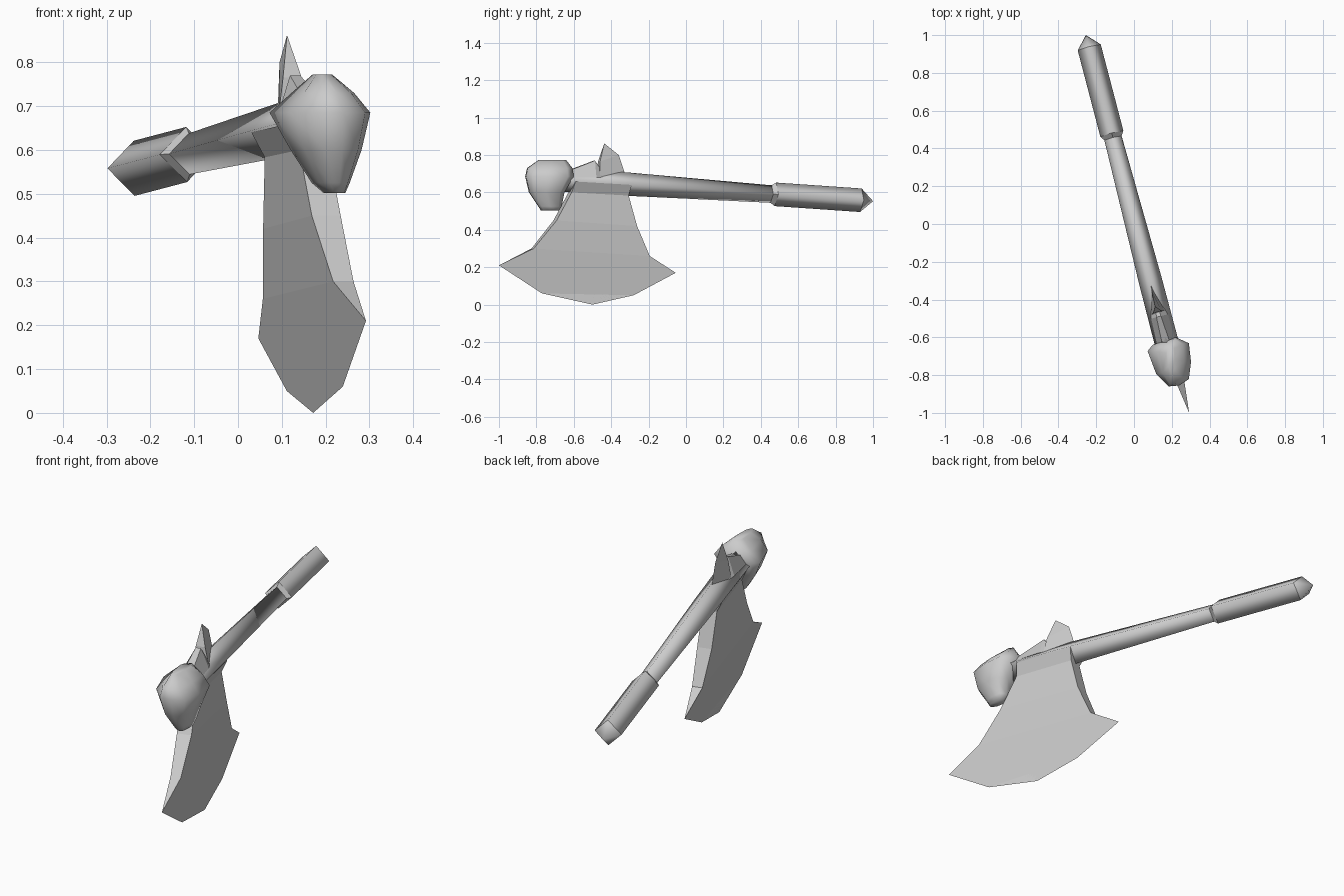
import bpy, bmesh
from mathutils import Vector

if "Cube" in bpy.data.objects:
    bpy.data.objects.remove(bpy.data.objects["Cube"])

steel = bpy.data.materials.new("grey")
steel.diffuse_color = (0.6, 0.6, 0.6, 1)
steel.use_nodes = True
steel.node_tree.nodes["Principled BSDF"].inputs["Base Color"].default_value = steel.diffuse_color

# Slanted centre line of the shaft
P0 = Vector((-0.237, 0.935, 0.558))
D = Vector((0.262, -1, 0.069))
SIDE = Vector((1, 0.262, 0)).normalized()
UP = D.normalized().cross(SIDE)


def axis(y):
    return P0 + D * (P0.y - y)


def make(name, verts, faces, smooth=None):
    """Mesh object from points and faces; smooth is the edge angle in radians."""
    me = bpy.data.meshes.new(name)
    me.from_pydata([tuple(v) for v in verts], [], faces)
    bm = bmesh.new()
    bm.from_mesh(me)
    bmesh.ops.remove_doubles(bm, verts=bm.verts, dist=1e-5)
    bmesh.ops.recalc_face_normals(bm, faces=bm.faces)
    bm.to_mesh(me)
    bm.free()
    me.materials.append(steel)
    ob = bpy.data.objects.new(name, me)
    bpy.context.collection.objects.link(ob)
    if smooth:
        bpy.context.view_layer.objects.active = ob
        ob.select_set(True)
        bpy.ops.object.shade_smooth_by_angle(angle=smooth)
        ob.select_set(False)
    return ob


def bridge(rings, caps=(True, True)):
    """Join equal-length rings of points with quads."""
    n = len(rings[0])
    verts = [v for r in rings for v in r]
    faces = [(k * n + i, k * n + (i + 1) % n, (k + 1) * n + (i + 1) % n, (k + 1) * n + i)
             for k in range(len(rings) - 1) for i in range(n)]
    if caps[0]:
        faces.append(tuple(range(n)))
    if caps[1]:
        faces.append(tuple(range(len(verts) - n, len(verts))))
    return verts, faces


def diamond(y, r):
    c = axis(y)
    return [c + SIDE * r, c + UP * r, c - SIDE * r, c - UP * r]


def plate(y, z, half=0.0):
    """Point beside the blade plane, which hangs slightly rolled from the shaft."""
    return Vector((axis(y).x + 0.05 * (0.65 - z), y, z)) + SIDE * half


# Shaft, grip, grip collar: four-sided with smoothed corners
make("shaft", *bridge([diamond(0.455, 0.047), diamond(-0.30, 0.062), diamond(-0.66, 0.064)]), smooth=1.6)
make("grip", *bridge([diamond(0.935, 0.063), diamond(0.478, 0.063)], (False, False)), smooth=1.6)
make("grip_collar", *bridge([diamond(0.478, 0.063), diamond(0.455, 0.047)], (False, False)))

# Pointed pommel
make("pommel", diamond(0.935, 0.063) + [Vector((-0.255, 1.0, 0.553))],
     [(i, (i + 1) % 4, 4) for i in range(4)], smooth=1.6)

# Blade: wedge from the socket down to the cutting edge
levels = [  # rear y, rear z, front y, front z, half thickness
    (-0.305, 0.64, -0.605, 0.658, 0.06),
    (-0.315, 0.583, -0.62, 0.60, 0.034),
    (-0.27, 0.42, -0.70, 0.45, 0.034),
    (-0.20, 0.26, -0.82, 0.30, 0.024)]
rings = [[plate(ry, rz, -h), plate(ry, rz, h), plate(fy, fz, h), plate(fy, fz, -h)]
         for ry, rz, fy, fz, h in levels]
verts, faces = bridge(rings, (True, False))
edge = [(-0.055, 0.17), (-0.28, 0.05), (-0.50, 0.0), (-0.77, 0.06), (-1.0, 0.21)]
b = len(verts)
rl, rr, fr, fl = range(b - 4, b)
verts += [plate(y, z) for y, z in edge]
es = list(range(b, b + 5))
faces += [(rl, *es, fl), (rr, *es, fr), (rl, rr, es[0]), (fl, fr, es[-1])]
make("blade", verts, faces)

# Rear spike: sharp at the back, flat at the front
spine = [(-0.32, 0.68), (-0.36, 0.80)]
front = [(-0.47, 0.68, 0.038), (-0.465, 0.765, 0.022)]
verts, faces = bridge([[plate(ry, rz), plate(fy, fz, h), plate(fy, fz, -h)]
                       for (ry, rz), (fy, fz, h) in zip(spine, front)], (True, False))
verts.append(plate(-0.437, 0.862))
faces += [(3, 4, 6), (4, 5, 6), (5, 3, 6)]
make("spike", verts, faces)

# Low rising ridge between the spike and the hammer
make("ridge", *bridge([[plate(y, 0.68, -w), plate(y, z, -t), plate(y, z, t), plate(y, 0.68, w)]
                       for y, z, w, t in [(-0.62, 0.72, 0.05, 0.02),
                                          (-0.49, 0.77, 0.045, 0.012),
                                          (-0.45, 0.715, 0.035, 0.008)]]))

# Rounded hammer: one outline stretched to fit each height
outline = [(0.0, 0.72), (0.12, 0.85), (0.65, 1.0), (0.95, 0.88), (1.0, 0.5),
           (0.95, 0.15), (0.73, 0.02), (0.48, 0.0), (0.2, 0.25)]
layers = [  # z, x range, y range
    (0.502, 0.195, 0.245, -0.775, -0.68),
    (0.525, 0.168, 0.255, -0.79, -0.665),
    (0.60, 0.12, 0.282, -0.84, -0.65),
    (0.685, 0.072, 0.302, -0.86, -0.60),
    (0.73, 0.122, 0.265, -0.85, -0.607),
    (0.772, 0.17, 0.215, -0.79, -0.64)]
rings = [[Vector((x0 + (x1 - x0) * u, y0 + (y1 - y0) * v, z)) for u, v in outline]
         for z, x0, x1, y0, y1 in layers]
make("hammer", *bridge(rings), smooth=1.4)
